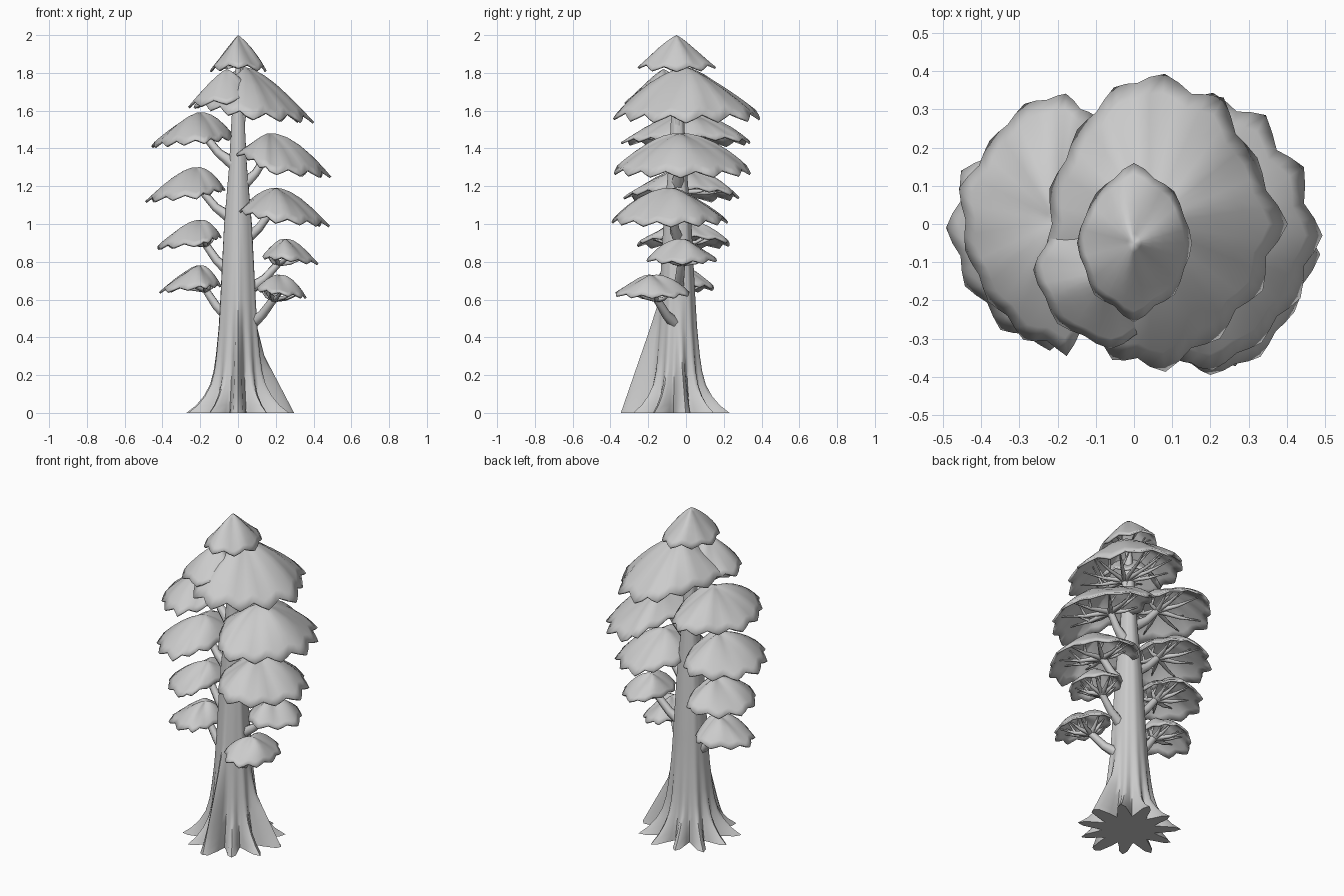
import bpy, bmesh, random
from math import sin, cos, pi, radians, exp
from mathutils import Vector

cube = bpy.data.objects.get("Cube")
if cube:
    bpy.data.objects.remove(cube, do_unlink=True)

random.seed(7)
AXIS_Y = -0.045

grey = bpy.data.materials.new("plain_grey")
grey.use_nodes = True
tone = (0.6, 0.6, 0.6, 1)
grey.diffuse_color = tone
grey.node_tree.nodes["Principled BSDF"].inputs["Base Color"].default_value = tone


def add_mesh(name, bm, angle):
    mesh = bpy.data.meshes.new(name)
    bm.to_mesh(mesh)
    bm.free()
    mesh.materials.append(grey)
    obj = bpy.data.objects.new(name, mesh)
    bpy.context.collection.objects.link(obj)
    bpy.ops.object.select_all(action="DESELECT")
    obj.select_set(True)
    bpy.context.view_layer.objects.active = obj
    bpy.ops.object.shade_smooth_by_angle(angle=radians(angle))
    return obj


def bridge(bm, low, high):
    n = len(low)
    for i in range(n):
        j = (i + 1) % n
        bm.faces.new((low[i], low[j], high[j], high[i]))


def lerp(a, b, f):
    return a + (b - a) * f


# Trunk: lofted rings whose root lobes fade with height
# (height, valley radius, lobe tip radius)
TRUNK = [(0, .15, .295), (.04, .143, .24), (.09, .135, .195), (.15, .125, .16),
         (.22, .117, .14), (.3, .112, .127), (.45, .102, .11), (.6, .094, .1),
         (1, .074, .077), (1.3, .048, .05), (1.55, .035, .036), (1.85, .012, .013)]
LOBES, STEPS = 11, 6
lobe_gain = [random.uniform(.93, 1.05) for _ in range(LOBES)]
# Straight buttresses: (direction, reach at the ground, top height)
BUTTRESSES = [(-pi / 2, .3, .55), (.14, .3, .36)]


def trunk_radius(t, z, valley, tip):
    u = (t + pi / 2) / (2 * pi) * LOBES
    lobe = abs(cos(pi * u)) ** 2
    r = lerp(valley, tip * lobe_gain[round(u) % LOBES], lobe)
    for direction, reach, top in BUTTRESSES:
        if z < top:
            d = (t - direction + pi) % (2 * pi) - pi
            edge = lerp(reach, .11, z / top)
            r += max(0, edge - r) * exp(-(d / .16) ** 2)
    return r


bm = bmesh.new()
rings = []
count = LOBES * STEPS
for z, valley, tip in TRUNK:
    ring = []
    for i in range(count):
        t = 2 * pi * i / count - pi / 2
        r = trunk_radius(t, z, valley, tip)
        ring.append(bm.verts.new((r * cos(t), AXIS_Y + r * sin(t), z)))
    rings.append(ring)
for low, high in zip(rings, rings[1:]):
    bridge(bm, low, high)
bm.faces.new(reversed(rings[0]))
bm.faces.new(rings[-1])
add_mesh("trunk", bm, 60)


# Foliage: drooping umbrella shells with ragged, pointed rims
class Canopy:
    def __init__(self, name, apex, xs, ys, rim_left, rim_right, tips, power=1.6):
        self.name, self.apex, self.xs, self.ys = name, apex, xs, ys
        self.rims, self.tips, self.power = (rim_right, rim_left), tips, power
        self.tip_gain = [random.uniform(.94, 1.04) for _ in range(tips)]
        self.phase = random.uniform(0, pi)

    def point(self, t, s):
        ax, ay, az = self.apex
        c, d = cos(t), sin(t)
        rx = self.xs[1] - ax if c > 0 else ax - self.xs[0]
        ry = self.ys[1] - ay if d > 0 else ay - self.ys[0]
        # Each rim position has a pointed tip or a notch
        u = t / (2 * pi) * self.tips
        tip = 1 - 2 * abs(u - round(u))
        reach = lerp(.91, self.tip_gain[round(u) % self.tips], tip)
        reach = lerp(1, reach, s ** 2) * (1 - .05 * sin(2 * t) ** 2)
        low = min(self.rims)
        side = self.rims[1] if c > 0 else self.rims[0]
        rim = lerp(low + .02, side, abs(c))
        drop = (az - rim) * (s ** self.power) * lerp(1, lerp(.86, 1, tip), s)
        ripple = .012 * sin(3 * t + self.phase) * s * (1 - s) * 4
        return Vector((ax + rx * c * reach * s, ay + ry * d * reach * s,
                       az - drop + ripple))

    def build(self):
        bm = bmesh.new()
        n = self.tips * 4
        top = bm.verts.new(self.apex)
        outer = None
        for s in (.12, .3, .5, .7, .87, 1):
            ring = [bm.verts.new(self.point(2 * pi * i / n, s)) for i in range(n)]
            if outer:
                bridge(bm, ring, outer)
            else:
                for i in range(n):
                    bm.faces.new((top, ring[i], ring[(i + 1) % n]))
            outer = ring
        obj = add_mesh(self.name, bm, 50)
        mod = obj.modifiers.new("leaf_thickness", "SOLIDIFY")
        mod.thickness = .012
        mod.offset = -1


# Branches: tapered limbs that fan out under a shell
def add_tube(curve, points):
    spline = curve.splines.new("POLY")
    spline.points.add(len(points) - 1)
    for p, (co, radius) in zip(spline.points, points):
        p.co = (*co, 1)
        p.radius = radius


def add_branches(canopy, root, fork, thick, twigs):
    curve = bpy.data.curves.new(canopy.name + "_branches", "CURVE")
    curve.dimensions = "3D"
    curve.bevel_depth = 1
    curve.bevel_resolution = 1
    curve.use_fill_caps = True
    curve.materials.append(grey)
    bend = root.lerp(fork, .55) - Vector((0, 0, .018))
    add_tube(curve, [(root, thick), (bend, thick * .7), (fork, thick * .6)])
    for k in range(twigs):
        t = 2 * pi * (k + random.uniform(-.2, .2)) / twigs
        end = canopy.point(t, random.uniform(.7, .85)) - Vector((0, 0, .012))
        mid = fork.lerp(end, .5) - Vector((0, 0, .01))
        add_tube(curve, [(fork, thick * .47), (mid, thick * .3), (end, .003)])
        side = canopy.point(t + .3, .6) - Vector((0, 0, .012))
        add_tube(curve, [(mid, thick * .26), (side, .003)])
    obj = bpy.data.objects.new(curve.name, curve)
    bpy.context.collection.objects.link(obj)


# Crown pieces around the trunk axis
crown = [
    Canopy("top_cone", (0, -.05, 2), (-.155, .16), (-.25, .155), 1.81, 1.81, 8, 1.1),
    Canopy("upper_crown", (.04, 0, 1.83), (-.24, .39), (-.39, .41), 1.54, 1.62, 13, 1.4),
    Canopy("upper_crown_front", (-.06, -.12, 1.82), (-.27, .12), (-.33, .06), 1.65, 1.62, 8, 1.2),
]
for canopy in crown:
    canopy.build()
add_branches(crown[0], Vector((0, AXIS_Y, 1.75)), Vector((0, AXIS_Y, 1.84)), .018, 6)
add_branches(crown[1], Vector((0, AXIS_Y, 1.48)), Vector((.03, AXIS_Y, 1.6)), .032, 11)

# Side tiers: name, apex, x range, y range, left and right rim heights, tips
tiers = [
    Canopy("right_tier_1", (-.2, .01, 1.59), (-.465, -.01), (-.34, .36), 1.45, 1.41, 13),
    Canopy("left_tier_1", (.17, -.03, 1.48), (-.01, .485), (-.4, .36), 1.25, 1.37, 13),
    Canopy("right_tier_2", (-.22, -.01, 1.3), (-.49, -.06), (-.33, .29), 1.18, 1.12, 12),
    Canopy("left_tier_2", (.2, -.08, 1.19), (-.01, .48), (-.41, .23), .99, 1.06, 12),
    Canopy("right_tier_3", (-.2, -.01, 1.02), (-.44, -.08), (-.27, .25), .93, .87, 11),
    Canopy("left_tier_3", (.25, -.02, .92), (.12, .42), (-.21, .17), .79, .82, 9),
    Canopy("right_tier_4", (-.2, -.03, .78), (-.42, -.09), (-.22, .16), .67, .64, 10),
    Canopy("left_tier_4", (.22, -.18, .73), (.08, .37), (-.38, .03), .61, .65, 10),
]
for canopy in tiers:
    canopy.build()
    ax, ay, az = canopy.apex
    side = 1 if ax > 0 else -1
    root_z = az - .27
    root = Vector((side * lerp(.07, .02, root_z / 1.5), AXIS_Y, root_z))
    fork = Vector((ax * .85, ay * .8 + AXIS_Y * .2, az - .13))
    add_branches(canopy, root, fork, .035, 9)
